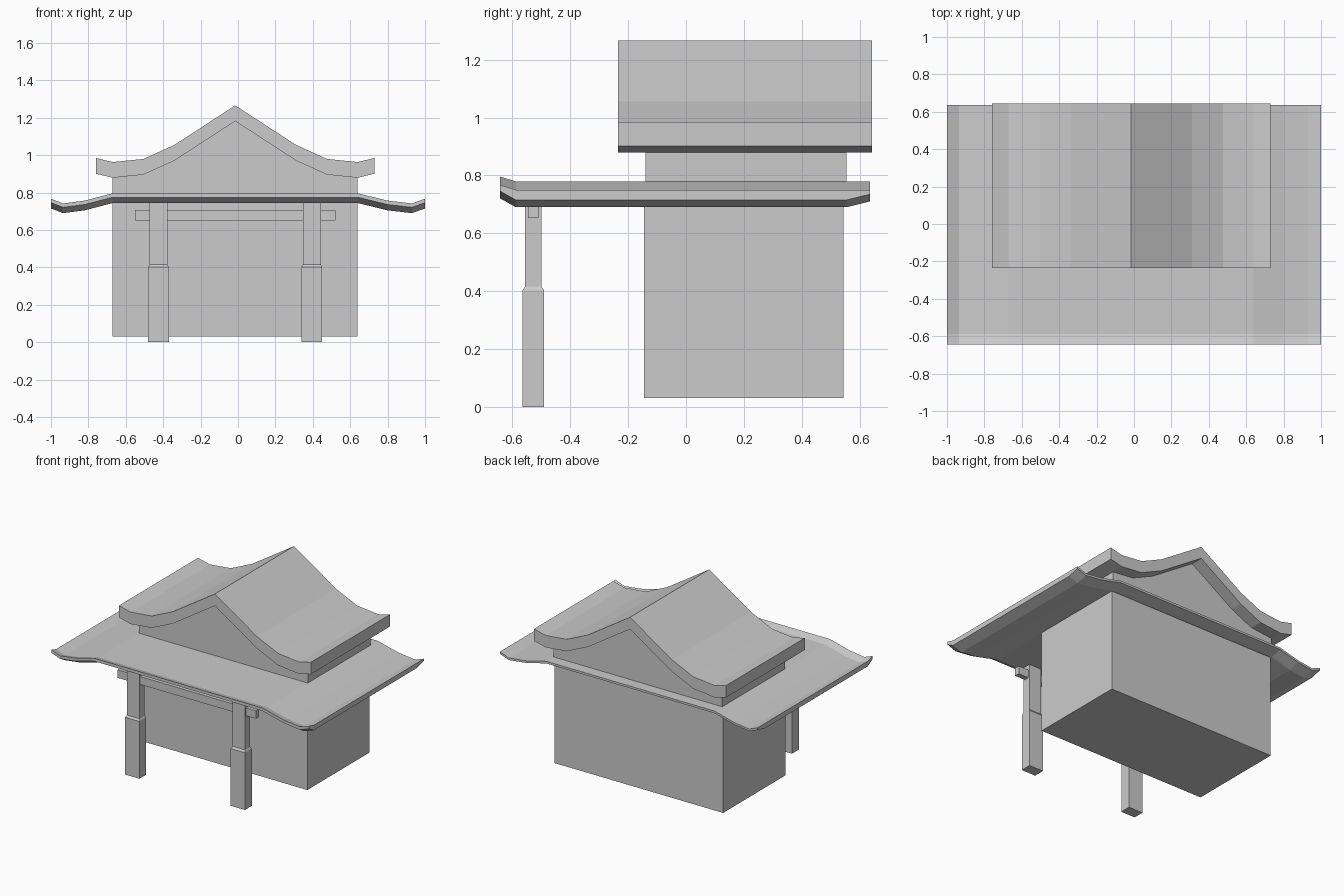
import bpy

if "Cube" in bpy.data.objects:
    bpy.data.objects.remove(bpy.data.objects["Cube"])

CX = -0.015  # symmetry axis of hall, upper roof and posts


def make(name, verts, faces):
    me = bpy.data.meshes.new(name)
    me.from_pydata(verts, [], faces)
    me.update()
    ob = bpy.data.objects.new(name, me)
    bpy.context.collection.objects.link(ob)
    return ob


def loft(name, rings):
    """Bridge equal-length rings of points and cap both ends."""
    n, m = len(rings[0]), len(rings)
    verts = [p for r in rings for p in r]
    faces = [(k*n + i, k*n + (i+1) % n, (k+1)*n + (i+1) % n, (k+1)*n + i)
             for k in range(m-1) for i in range(n)]
    faces += [tuple(range(n))[::-1], tuple((m-1)*n + i for i in range(n))]
    ob = make(name, verts, faces)
    import bmesh
    bm = bmesh.new()
    bm.from_mesh(ob.data)
    bmesh.ops.recalc_face_normals(bm, faces=bm.faces)
    bm.to_mesh(ob.data)
    bm.free()
    return ob


def rect(x0, x1, y0, y1, z):
    return [(x0, y0, z), (x1, y0, z), (x1, y1, z), (x0, y1, z)]


def box(name, x0, x1, y0, y1, z0, z1):
    return loft(name, [rect(x0, x1, y0, y1, z0), rect(x0, x1, y0, y1, z1)])


def extrude_y(name, profile, y0, y1):
    return loft(name, [[(x, y, z) for x, z in profile] for y in (y0, y1)])


# Main hall
box("hall_body", -0.67, 0.64, -0.145, 0.545, 0.03, 0.76)

# Upper curved gable roof: half profile from ridge to eave, mirrored
half = [(0.325, 1.055), (0.49, 0.98), (0.655, 0.963), (0.745, 0.985)]
top = [(CX - x, z) for x, z in half[::-1]] + [(CX, 1.266)] + [(CX + x, z) for x, z in half]
under = [(x, z - 0.084) for x, z in top]
extrude_y("upper_roof", top + under[::-1], -0.235, 0.643)

# Gable wall filling the space under the upper roof
extrude_y("gable_wall", [(-0.67, 0.76)] + under[1:-1] + [(0.64, 0.76)], -0.14, 0.555)

# Lower roof: drooping sides with upturned tips; stations run front to back
roof_top = [(-1, 0.75), (-0.935, 0.725), (-0.82, 0.74), (-0.67, 0.779),
            (0.64, 0.779), (0.80, 0.74), (0.93, 0.725), (1, 0.75)]
roof_under = [(-1, 0.715), (-0.935, 0.69), (-0.82, 0.705), (-0.67, 0.744),
              (0.64, 0.744), (0.80, 0.705), (0.93, 0.69), (1, 0.715)]
stations = [(-0.643, 0.017, 0.031), (-0.588, 0, 0), (0.555, 0, 0), (0.636, 0, 0.02)]
loft("lower_roof", [[(x, y, z + up) for x, z in roof_top] +
                    [(x, y, z + low) for x, z in roof_under[::-1]]
                    for y, up, low in stations])

# Porch posts: wide base, small chamfer, narrower shaft
for side, label in ((-1, "left"), (1, "right")):
    c = CX + side * 0.41
    loft(label + "_porch_post", [
        rect(c - 0.055, c + 0.055, -0.566, -0.49, 0.0),
        rect(c - 0.055, c + 0.055, -0.566, -0.49, 0.402),
        rect(c - 0.048, c + 0.048, -0.556, -0.50, 0.416),
        rect(c - 0.048, c + 0.048, -0.556, -0.50, 0.75)])

# Tie beam through the posts
box("porch_beam", CX - 0.537, CX + 0.537, -0.546, -0.51, 0.652, 0.708)
